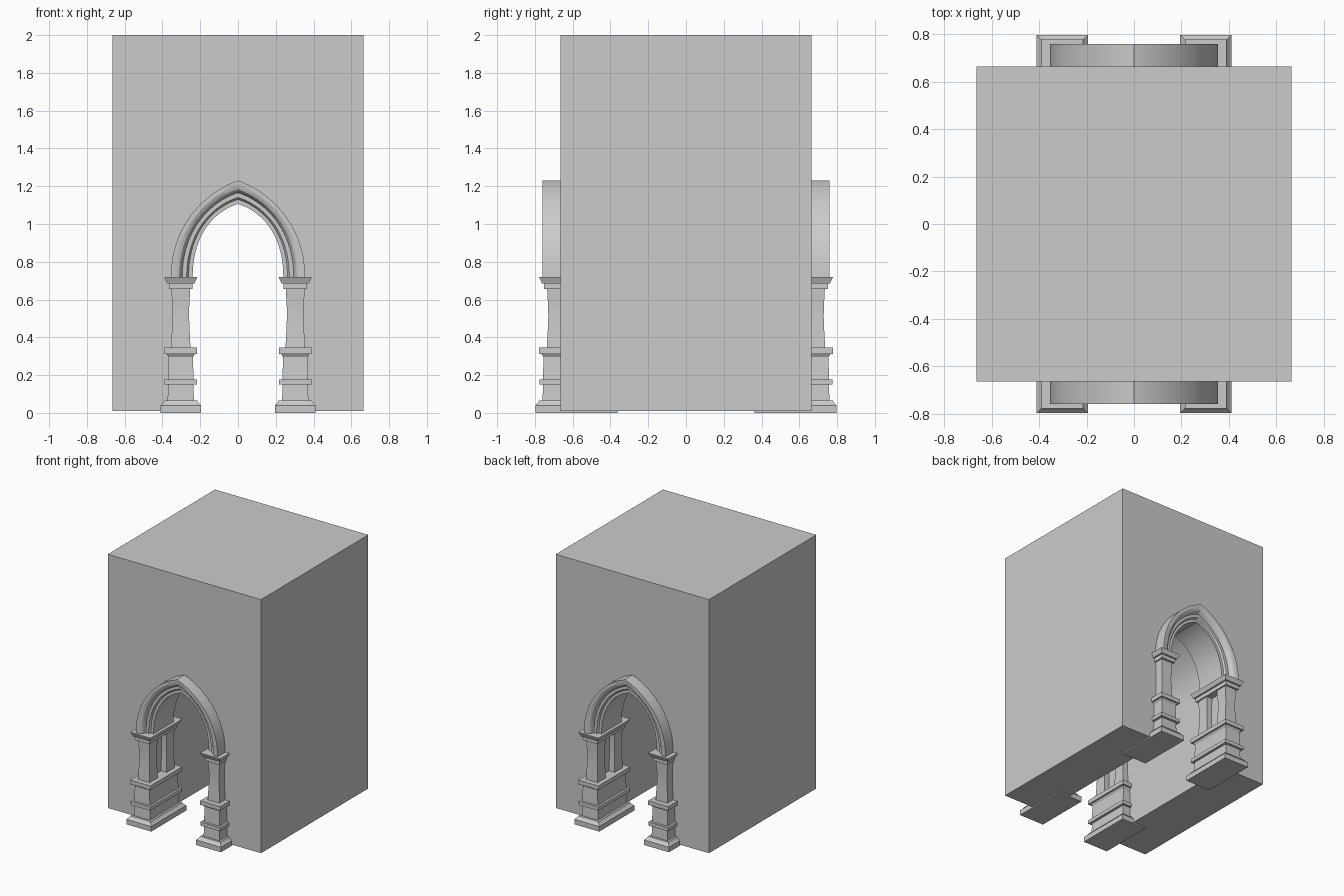
import bpy, bmesh, math
from mathutils import Vector

cube = bpy.data.objects.get("Cube")
if cube:
    bpy.data.objects.remove(cube, do_unlink=True)

stone = bpy.data.materials.new("grey stone")
stone.use_nodes = True
COLOUR = (0.6, 0.6, 0.6, 1)
stone.diffuse_color = COLOUR
stone.node_tree.nodes["Principled BSDF"].inputs["Base Color"].default_value = COLOUR

HALF = 0.665      # half width of the block
SPRING = 0.72     # height where the arch starts
PIER_X, PIER_Y = 0.303, 0.58
STEPS = 20


def finish(bm, name):
    bmesh.ops.recalc_face_normals(bm, faces=bm.faces)
    mesh = bpy.data.meshes.new(name)
    bm.to_mesh(mesh)
    bm.free()
    mesh.materials.append(stone)
    obj = bpy.data.objects.new(name, mesh)
    bpy.context.collection.objects.link(obj)
    bpy.ops.object.select_all(action="DESELECT")
    obj.select_set(True)
    bpy.context.view_layer.objects.active = obj
    bpy.ops.object.shade_smooth_by_angle(angle=math.radians(25))
    return obj


def arch_curve(r):
    """Pointed arch as (x, z) points, from +x over the apex to -x."""
    f = (r - 0.24) / 0.115
    p = [Vector(c) for c in ((r, SPRING), (r, 0.95 + 0.07 * f),
                             (0.12 + 0.02 * f, 1.07 + 0.115 * f), (0, 1.106 + 0.124 * f))]
    half = []
    for i in range(STEPS + 1):
        t = i / STEPS
        s = 1 - t
        half.append(p[0] * s**3 + p[1] * 3 * s * s * t + p[2] * 3 * s * t * t + p[3] * t**3)
    return half + [Vector((-v.x, v.y)) for v in reversed(half[:-1])]


def bridge(bm, rings):
    for a, b in zip(rings, rings[1:]):
        n = len(a)
        for i in range(n):
            j = (i + 1) % n
            bm.faces.new((a[i], a[j], b[j], b[i]))
    bm.faces.new(rings[0])
    bm.faces.new(rings[-1])


def stack(name, cx, cy, profile, extra_y):
    """Rectangular tiers following a (half width, height) profile."""
    bm = bmesh.new()
    rings = []
    for h, z in profile:
        hy = h + extra_y
        rings.append([bm.verts.new((cx + sx * h, cy + sy * hy, z))
                      for sx, sy in ((-1, -1), (1, -1), (1, 1), (-1, 1))])
    bridge(bm, rings)
    return finish(bm, name)


# Block with a pointed passage running front to back
bm = bmesh.new()
BASE = 0.01
outline = [(HALF, BASE), (HALF, 2), (-HALF, 2), (-HALF, BASE), (-0.3, BASE)]
outline += [(v.x, v.y) for v in reversed(arch_curve(0.3))] + [(0.3, BASE)]
bridge(bm, [[bm.verts.new((x, y, z)) for x, z in outline] for y in (-HALF, HALF)])
finish(bm, "gate_block")

# Moulded arch: (radius, depth from its centre), mirrored in depth
half_moulding = [(0.355, 0.18), (0.33, 0.18), (0.312, 0.172), (0.302, 0.16),
                 (0.295, 0.14), (0.272, 0.14), (0.262, 0.125), (0.24, 0.125)]
moulding = half_moulding + [(r, -d) for r, d in reversed(half_moulding)]

# Pier profiles: (half width, height)
pedestal = [(0.108, 0), (0.108, 0.04), (0.1, 0.047), (0.091, 0.057), (0.087, 0.065),
            (0.07, 0.065), (0.066, 0.15), (0.086, 0.15), (0.086, 0.178),
            (0.068, 0.178), (0.064, 0.295), (0.075, 0.312), (0.087, 0.312),
            (0.087, 0.345), (0.04, 0.345)]
shaft = [(0.051, 0.34), (0.05, 0.38), (0.046, 0.45), (0.044, 0.51),
         (0.045, 0.57), (0.049, 0.63), (0.05, 0.66)]
capital = [(0.04, 0.655), (0.061, 0.655), (0.061, 0.686), (0.073, 0.686),
           (0.077, 0.696), (0.087, 0.717), (0.087, SPRING), (0.04, SPRING)]

for side, end in ((-1, "front"), (1, "back")):
    cy = side * PIER_Y
    curves = [(arch_curve(r), cy + d) for r, d in moulding]
    bm = bmesh.new()
    bridge(bm, [[bm.verts.new((c[i].x, y, c[i].y)) for c, y in curves]
                for i in range(2 * STEPS + 1)])
    finish(bm, end + "_arch_moulding")

    for hand, label in ((1, "left"), (-1, "right")):
        cx = hand * PIER_X
        tag = end + "_" + label
        stack(tag + "_pedestal", cx, cy, pedestal, 0.11)
        stack(tag + "_capital", cx, cy, capital, 0.11)
        for offset, place in ((0.105, "outer"), (-0.105, "inner")):
            stack(tag + "_" + place + "_shaft", cx, cy + side * offset, shaft, 0)
